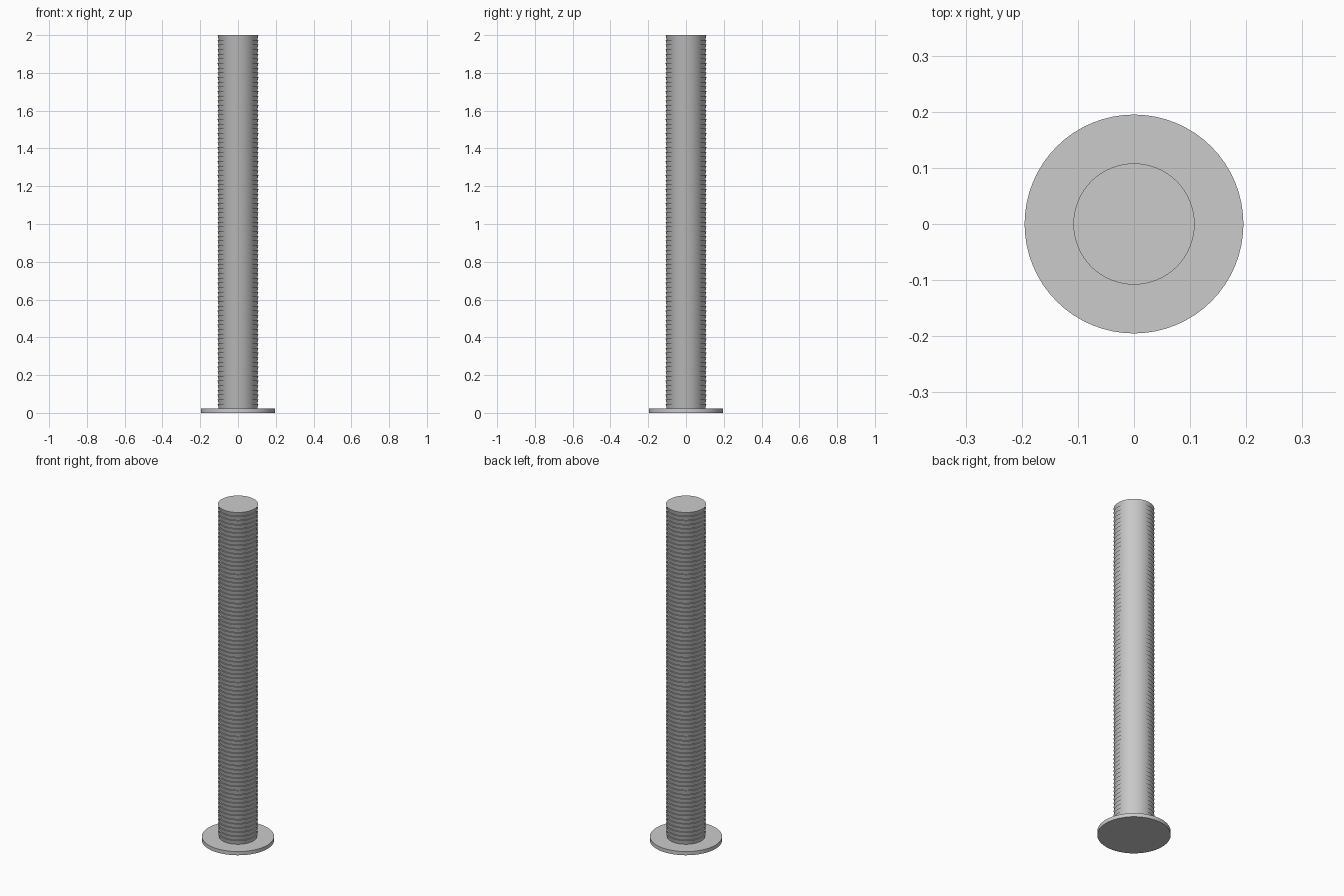
import bpy, bmesh, math

if "Cube" in bpy.data.objects:
    bpy.data.objects.remove(bpy.data.objects["Cube"], do_unlink=True)

grey = bpy.data.materials.new("light grey")
grey.use_nodes = True
colour = (0.6, 0.6, 0.6, 1)
grey.diffuse_color = colour
grey.node_tree.nodes["Principled BSDF"].inputs["Base Color"].default_value = colour

SIDES = 64
BASE_TOP = 0.022
HEIGHT = 2.0
RIDGES = 80


def lathe(name, profile):
    """Turn a (radius, height) outline into a closed solid around z."""
    bm = bmesh.new()
    rings = []
    for r, z in profile:
        rings.append([bm.verts.new((r * math.cos(a), r * math.sin(a), z))
                      for a in (math.tau * i / SIDES for i in range(SIDES))])
    for low, high in zip(rings, rings[1:]):
        for i in range(SIDES):
            j = (i + 1) % SIDES
            bm.faces.new((low[i], low[j], high[j], high[i]))
    bm.faces.new(rings[0][::-1])
    bm.faces.new(rings[-1])
    mesh = bpy.data.meshes.new(name)
    bm.to_mesh(mesh)
    bm.free()
    mesh.materials.append(grey)
    obj = bpy.data.objects.new(name, mesh)
    bpy.context.collection.objects.link(obj)
    bpy.ops.object.select_all(action='DESELECT')
    obj.select_set(True)
    bpy.context.view_layer.objects.active = obj
    bpy.ops.object.shade_smooth_by_angle(angle=math.radians(30))
    return obj


# Flat round foot
lathe("base_disc", [(0.195, 0), (0.195, BASE_TOP)])

# Ridged shaft: each ridge flares to a small flat ledge at its top
pitch = (HEIGHT - BASE_TOP) / RIDGES
outline = []
for k in range(RIDGES):
    z = BASE_TOP + k * pitch
    outline += [(0.102, z), (0.108, z + pitch)]
lathe("ridged_shaft", outline)
